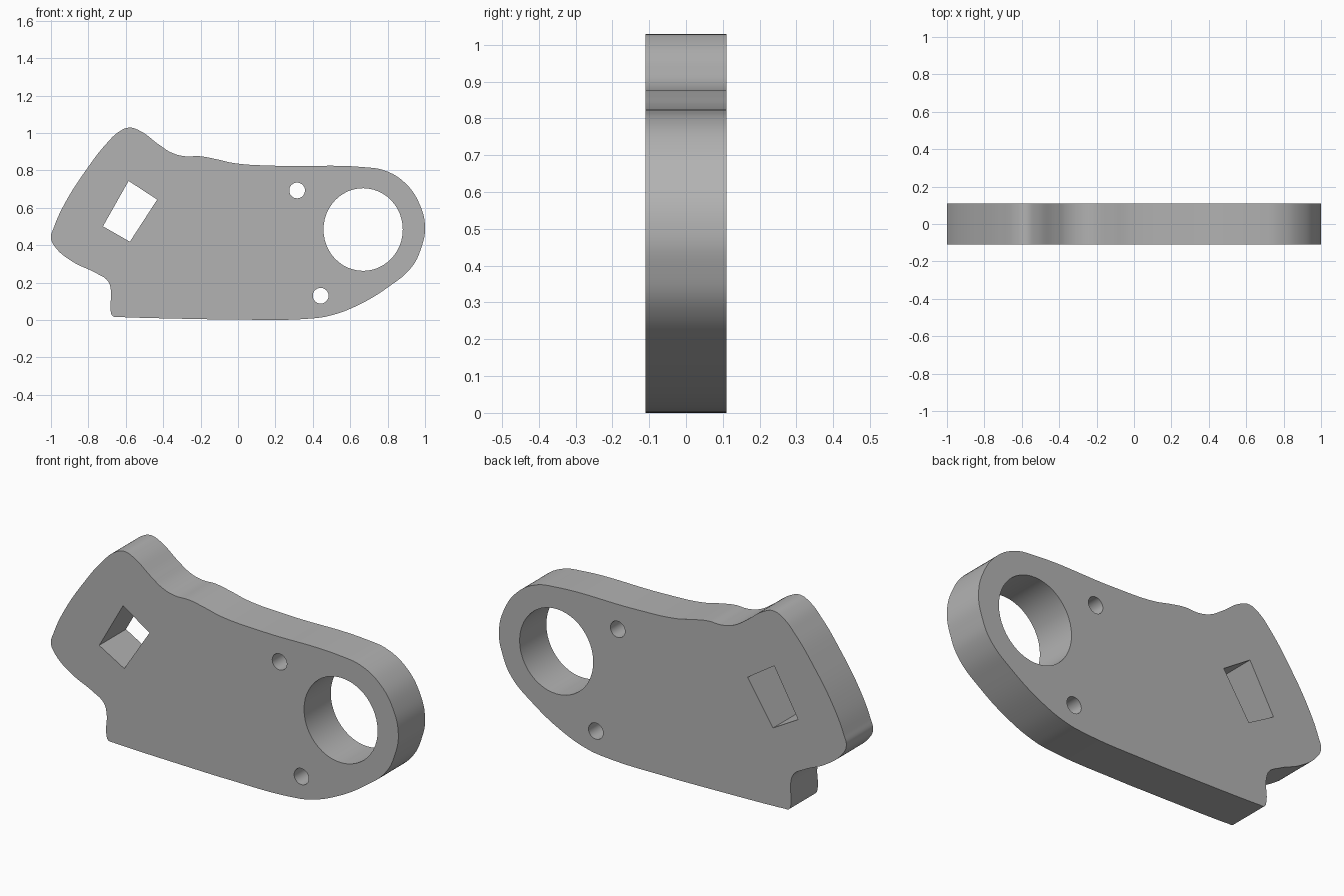
import bpy, bmesh
from math import radians, sin, cos, pi

cube = bpy.data.objects.get("Cube")
if cube:
    bpy.data.objects.remove(cube, do_unlink=True)

HALF_THICKNESS = 0.11

# Outer profile, clockwise from the upper tip (x, z)
OUTLINE = [
    (-.58, 1.03), (-.525, 1.013), (-.42, .937), (-.355, .896), (-.285, .877),
    (-.205, .877), (-.125, .863), (-.02, .84), (.2, .826), (.68, .818),
    (.785, .80), (.89, .737), (.97, .623), (1, .495), (.98, .388),
    (.93, .286), (.81, .182), (.624, .072), (.49, .024), (.4, .01),
    (0, .003), (-.15, .005), (-.64, .018), (-.67, .022), (-.68, .045),
    (-.68, .163), (-.697, .211), (-.755, .25), (-.884, .313), (-.975, .388),
    (-1, .44), (-.985, .495), (-.927, .623), (-.804, .815), (-.708, .939),
    (-.633, 1.01),
]
SLOT = [(-.585, .745), (-.432, .645), (-.578, .42), (-.722, .502)]


def add_loop(curve, points, handle):
    """Add one closed loop; inner loops become holes in the filled profile."""
    spline = curve.splines.new('BEZIER')
    spline.bezier_points.add(len(points) - 1)
    for bp, (x, z) in zip(spline.bezier_points, points):
        bp.co = (x, z, 0)
        bp.handle_left_type = bp.handle_right_type = handle
    spline.use_cyclic_u = True
    spline.resolution_u = 1 if handle == 'VECTOR' else 8


def ellipse(cx, cz, rx, rz, n=48):
    return [(cx + rx * cos(2 * pi * i / n), cz + rz * sin(2 * pi * i / n))
            for i in range(n)]


# Filled plate profile with its slot, large bore and two bolt holes
profile = bpy.data.curves.new("plate_profile", 'CURVE')
profile.dimensions = '2D'
profile.fill_mode = 'BOTH'
profile.extrude = HALF_THICKNESS
add_loop(profile, OUTLINE, 'AUTO')
add_loop(profile, SLOT, 'VECTOR')
add_loop(profile, ellipse(.669, .485, .212, .221), 'VECTOR')
for cx, cz in ((.316, .694), (.442, .131)):
    add_loop(profile, ellipse(cx, cz, .042, .042), 'VECTOR')

plate = bpy.data.objects.new("bracket_plate", profile)
bpy.context.collection.objects.link(plate)
bpy.ops.object.select_all(action='DESELECT')
plate.select_set(True)
bpy.context.view_layer.objects.active = plate
plate.rotation_euler.x = radians(90)
bpy.ops.object.convert(target='MESH')
plate = bpy.context.object
plate.name = "bracket_plate"
bpy.ops.object.transform_apply(location=False, rotation=True, scale=False)

# Weld caps to walls and stand the plate on the ground
bm = bmesh.new()
bm.from_mesh(plate.data)
bmesh.ops.remove_doubles(bm, verts=bm.verts, dist=1e-5)
bmesh.ops.recalc_face_normals(bm, faces=bm.faces)
low = min(v.co.z for v in bm.verts)
bmesh.ops.translate(bm, verts=bm.verts, vec=(0, 0, -low))
bm.to_mesh(plate.data)
bm.free()
bpy.ops.object.shade_smooth_by_angle(angle=radians(30))

# Single grey finish
grey = bpy.data.materials.new("plain_grey")
grey.use_nodes = True
colour = (.45, .45, .45, 1)
grey.diffuse_color = colour
grey.node_tree.nodes["Principled BSDF"].inputs["Base Color"].default_value = colour
plate.data.materials.clear()
plate.data.materials.append(grey)
